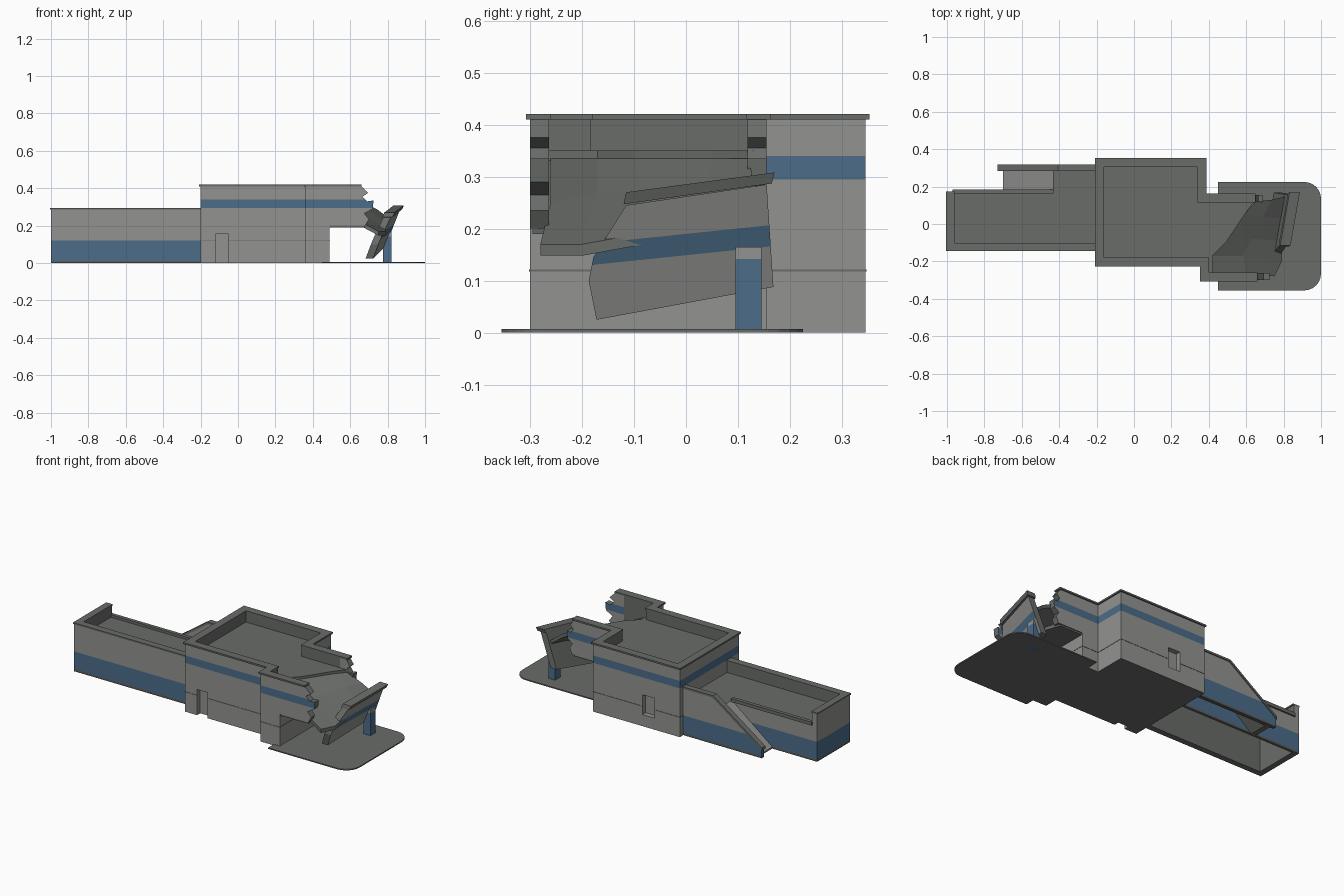
import bpy, bmesh, math
from mathutils import Vector

if "Cube" in bpy.data.objects:
    bpy.data.objects.remove(bpy.data.objects["Cube"])

MATS = []
def material(name, rgb):
    m = bpy.data.materials.new(name)
    m.diffuse_color = (*rgb, 1)
    m.use_nodes = True
    m.node_tree.nodes["Principled BSDF"].inputs["Base Color"].default_value = m.diffuse_color
    MATS.append(m)
    return len(MATS) - 1

WALL = material("light grey wall", (0.29, 0.29, 0.28))
DARK = material("dark grey roof", (0.14, 0.15, 0.14))
BLUE = material("blue stripe", (0.07, 0.15, 0.25))
BASE = material("brown base", (0.11, 0.10, 0.085))

def finish(name, bm, rule=None):
    bmesh.ops.remove_doubles(bm, verts=bm.verts, dist=1e-5)
    bmesh.ops.recalc_face_normals(bm, faces=bm.faces)
    if rule is not None:
        for f in bm.faces:
            f.material_index = rule(f.calc_center_median(), f.normal) if callable(rule) else rule
    me = bpy.data.meshes.new(name)
    bm.to_mesh(me)
    bm.free()
    for m in MATS:
        me.materials.append(m)
    ob = bpy.data.objects.new(name, me)
    bpy.context.collection.objects.link(ob)
    return ob

def prism(name, pts, axis, a, b, rule, cuts=(), cut_no=(0, 0, 1), warp=None):
    """Extrude a 2D profile along an axis from a to b, with optional cuts for stripes."""
    place = {'x': lambda p, t: (t, p[0], p[1]),
             'y': lambda p, t: (p[0], t, p[1]),
             'z': lambda p, t: (p[0], p[1], t)}[axis]
    bm = bmesh.new()
    lo = [bm.verts.new(place(p, a)) for p in pts]
    hi = [bm.verts.new(place(p, b)) for p in pts]
    bm.faces.new(lo)
    bm.faces.new(hi[::-1])
    n = len(pts)
    for i in range(n):
        j = (i + 1) % n
        bm.faces.new((lo[i], lo[j], hi[j], hi[i]))
    for c in cuts:
        bmesh.ops.bisect_plane(bm, geom=bm.verts[:] + bm.edges[:] + bm.faces[:],
                               plane_co=(0, 0, c), plane_no=cut_no)
    if warp:
        for v in bm.verts:
            v.co.x += warp(v.co)
    return finish(name, bm, rule)

def box(name, x, y, z, rule, cuts=()):
    return prism(name, [(x[0], y[0]), (x[1], y[0]), (x[1], y[1]), (x[0], y[1])], 'z', *z, rule, cuts)

def offset(path, d, closed=False):
    """Shift a right-angled path to its left by d."""
    out, n = [], len(path)
    for i, p in enumerate(path):
        ns = set()
        for a, b in ((i - 1, i), (i, i + 1)):
            if closed or (a >= 0 and b < n):
                e = Vector(path[b % n]) - Vector(path[a])
                e.normalize()
                ns.add((round(-e.y), round(e.x)))
        out.append((p[0] + d * sum(k[0] for k in ns), p[1] + d * sum(k[1] for k in ns)))
    return out

def ribbon(name, path, d, layers, inside, closed=False):
    """Thick wall along a path; layers are (z0, z1, colour) on the outer face."""
    inn = offset(path, d, closed)
    z0, z1 = layers[0][0], layers[-1][1]
    bm = bmesh.new()
    def quad(p, q, r, s, m):
        bm.faces.new([bm.verts.new(v) for v in (p, q, r, s)]).material_index = m
    n = len(path)
    for i in range(n if closed else n - 1):
        j = (i + 1) % n
        o1, o2, i1, i2 = path[i], path[j], inn[i], inn[j]
        for a, b, m in layers:
            quad((*o1, a), (*o2, a), (*o2, b), (*o1, b), m)
            quad((*i2, a), (*i1, a), (*i1, b), (*i2, b), inside)
        quad((*o1, z1), (*o2, z1), (*i2, z1), (*i1, z1), DARK)
        quad((*o2, z0), (*o1, z0), (*i1, z0), (*i2, z0), DARK)
    if not closed:
        for k in (0, -1):
            for a, b, m in layers:
                quad((*inn[k], a), (*path[k], a), (*path[k], b), (*inn[k], b), m)
    return finish(name, bm)

# ---- main building ----
plan = [(.38, .155), (.38, .345), (-.2, .345), (-.2, -.22), (.36, -.22), (.36, -.3)]
lower_plan = [(.49, .155)] + plan + [(.49, -.3)]
lower = prism("lower_storey", lower_plan, 'z', 0, .2, lambda c, n: DARK if abs(n.z) > .5 else WALL)
seam = ribbon("wall_seam", offset(lower_plan, -.0015, True), .006, [(.118, .122, DARK)], DARK, True)
# doorways, front and back
for nm, x, y, z in (("front_door_cutter", (-.12, -.05), (-.3, -.19), (-.05, .155)),
                    ("back_door_cutter", (-.03, .05), (.315, .4), (.07, .19))):
    cut = box(nm, x, y, z, WALL)
    cut.hide_render = True
    cut.hide_viewport = True
    for ob in (lower, seam):
        md = ob.modifiers.new(nm, 'BOOLEAN')
        md.object, md.operation, md.solver = cut, 'DIFFERENCE', 'EXACT'

upper = [(.6, .155)] + plan + [(.6, -.3)]
ribbon("upper_walls", upper, .037, [(.2, .295, WALL), (.295, .34, BLUE), (.34, .41, WALL)], DARK)
cap_path = [(.65, .155)] + plan + [(.66, -.3)]
ribbon("parapet_cap", offset(cap_path, -.008), .048, [(.41, .42, DARK)], DARK)
prism("main_roof", [(.65, .13), (.36, .13), (.36, .32), (-.18, .32), (-.18, -.2), (.38, -.2), (.38, -.28),
                    (.42, -.28), (.42, -.17), (.49, -.1), (.59, .05)], 'z', .33, .35, DARK)

# ---- broken ends of the upper walls ----
def striped(c, n):
    if abs(n.y) < .5:
        return DARK
    return BLUE if .295 < c.z < .34 else WALL
jag = [(.6, .2), (.68, .2), (.70, .235), (.675, .265), (.72, .29), (.725, .335), (.69, .33),
       (.665, .355), (.695, .375), (.66, .41), (.6, .41)]
prism("front_broken_wall", jag, 'y', -.3, -.263, striped, (.295, .34))
prism("back_broken_wall", [(.6 + (x - .6) * .7, z) for x, z in jag], 'y', .118, .155, striped, (.295, .34))
prism("overhang_floor", [(.48, -.295), (.68, -.295), (.65, -.2), (.69, -.12), (.64, -.02), (.67, .06),
                         (.64, .15), (.48, .15)], 'z', .19, .21, DARK)

# ---- collapsed roof, sagging in rows from the break ----
rows = [[(.42, -.26, .335), (.42, -.17, .335), (.49, -.1, .335), (.59, .05, .335), (.65, .12, .335)],
        [(.60, -.26, .25), (.58, -.17, .27), (.63, -.08, .27), (.69, .04, .29), (.74, .13, .29)],
        [(.75, -.28, .17), (.79, -.2, .17), (.79, -.09, .19), (.80, .03, .21), (.82, .15, .23)]]
bm = bmesh.new()
top = [[bm.verts.new(p) for p in r] for r in rows]
bot = [[bm.verts.new((p[0], p[1], p[2] - .022)) for p in r] for r in rows]
for i in range(2):
    for j in range(4):
        for g in (top, bot):
            bm.faces.new((g[i][j], g[i + 1][j], g[i + 1][j + 1], g[i][j + 1]))
    for j in (0, 4):
        bm.faces.new((top[i][j], top[i + 1][j], bot[i + 1][j], bot[i][j]))
for i in (0, 2):
    for j in range(4):
        bm.faces.new((top[i][j], top[i][j + 1], bot[i][j + 1], bot[i][j]))
finish("collapsed_roof", bm, DARK)

# ---- fallen end wall, leaning and turned ----
lean = lambda p: (p.z - .03) * .4 + p.y * .12
def fallen_colour(c, n):
    if n.x < .5:
        return DARK
    return BLUE if .149 < c.z - .104 * c.y < .19 else WALL
prism("fallen_wall", [(-.115, .245), (.155, .285), (.168, .088), (-.172, .025), (-.187, .1), (-.178, .145)],
      'x', .705, .745, fallen_colour, (.149, .19), (0, -.104, 1), lean)
prism("fallen_wall_cap", [(-.12, .247), (.165, .287), (.17, .308), (-.115, .27)],
      'x', .70, .755, DARK, warp=lean)

# ---- support post and ground slab ----
box("support_post", (.775, .82), (.095, .145), (0, .165), lambda c, n: BLUE if c.z < .142 else WALL, (.142,))
corner = []
for cy, a0 in ((-.265, -90), (.135, 0)):
    corner += [(.91 + .09 * math.cos(math.radians(a0 + 15 * k)),
                cy + .09 * math.sin(math.radians(a0 + 15 * k))) for k in range(7)]
prism("ground_slab", [(.45, -.355)] + corner + [(.45, .225)], 'z', 0, .007, DARK)

# ---- low left wing, open underneath ----
bands = [(0, .012, BASE), (.012, .12, BLUE)]
wing = [(-1, .175), (-1, -.14), (-.2, -.14)]
ribbon("wing_walls", wing, .035, bands + [(.12, .286, WALL)], DARK)
ribbon("wing_parapet_cap", offset(wing, -.004), .043, [(.286, .295, DARK)], DARK)
ribbon("wing_back_wall", [(-.2, .175), (-.97, .175)], .015, bands + [(.12, .215, WALL)], WALL)
box("wing_back_cap", (-.97, -.43), (.163, .185), (.215, .235), DARK)
box("wing_roof", (-.98, -.2), (-.12, .17), (.205, .22), DARK)

# ---- ramp with landing and side wall ----
prism("ramp", [(-.70, 0), (-.70, .01), (-.43, .22), (-.2, .22), (-.2, .2), (-.42, .2), (-.67, 0)],
      'y', .17, .295, lambda c, n: WALL if n.x < -.3 else DARK)
def ramp_colour(c, n):
    if n.z > .3:
        return DARK
    return BASE if c.z < .012 else BLUE if c.z < .12 else WALL
prism("ramp_wall", [(-.2, 0), (-.725, 0), (-.725, .055), (-.4, .285), (-.2, .285)],
      'y', .29, .312, ramp_colour, (.012, .12))
prism("ramp_wall_cap", [(-.73, .05), (-.4, .283), (-.2, .283), (-.2, .295), (-.405, .295), (-.73, .065)],
      'y', .284, .318, DARK)
